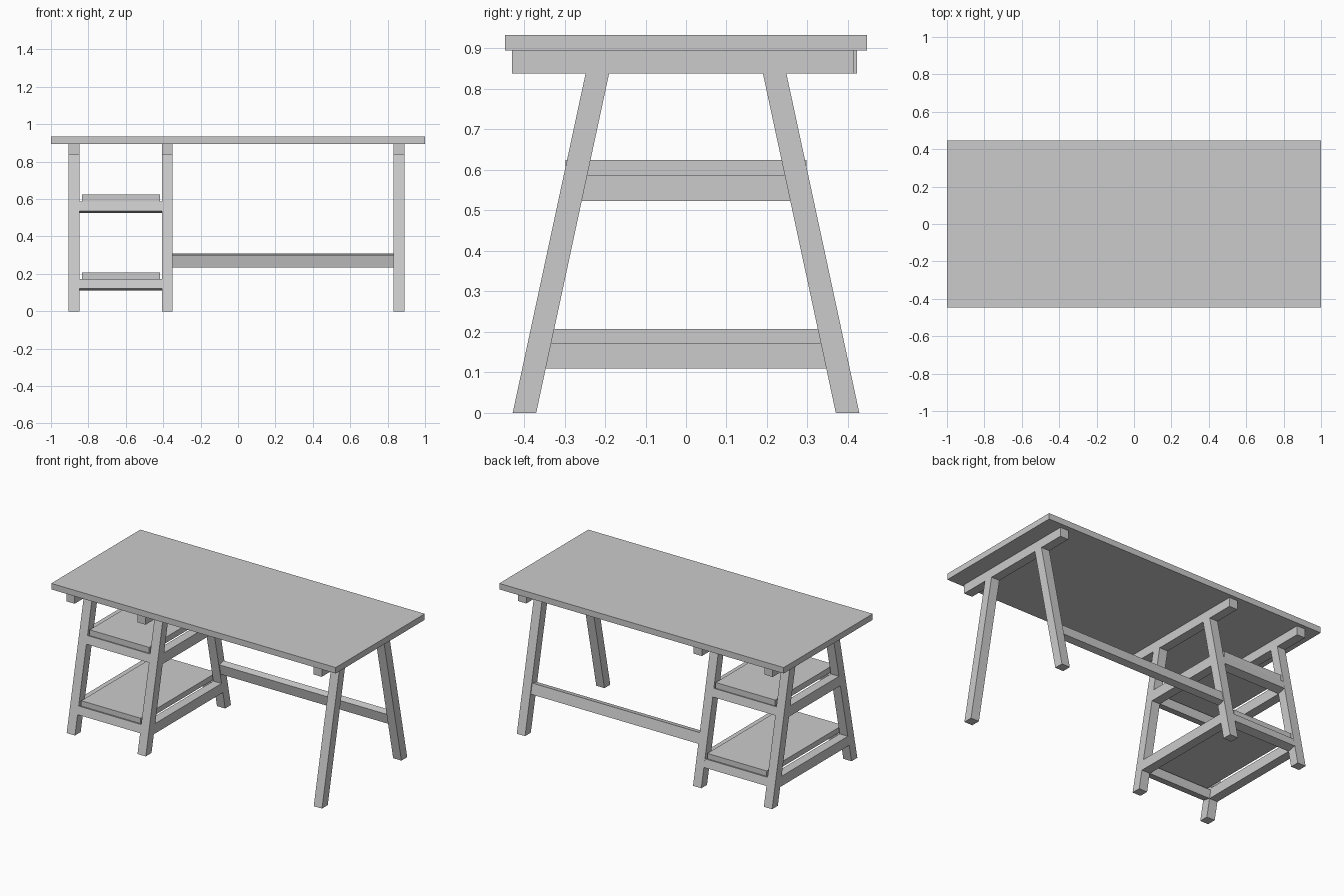
import bpy, bmesh, math

if "Cube" in bpy.data.objects:
    bpy.data.objects.remove(bpy.data.objects["Cube"])

SLOPE = 0.18 / 0.838            # inward lean of the legs per unit height
TILT = math.atan(SLOPE)
LEG_TOP = 0.838
FRAMES = {"left": (-0.905, -0.847, 0.422), "middle": (-0.407, -0.349, 0.422),
          "right": (0.832, 0.890, 0.415)}


def outer(z):
    return 0.428 - SLOPE * z


def inner(z):
    return 0.370 - SLOPE * z


def prism(name, profile, x0, x1):
    """Extrude a (y, z) profile along x."""
    bm = bmesh.new()
    face = bm.faces.new([bm.verts.new((x0, y, z)) for y, z in profile])
    new = bmesh.ops.extrude_face_region(bm, geom=[face])["geom"]
    verts = [v for v in new if isinstance(v, bmesh.types.BMVert)]
    bmesh.ops.translate(bm, verts=verts, vec=(x1 - x0, 0, 0))
    bmesh.ops.recalc_face_normals(bm, faces=bm.faces[:])
    mesh = bpy.data.meshes.new(name)
    bm.to_mesh(mesh)
    bm.free()
    obj = bpy.data.objects.new(name, mesh)
    bpy.context.collection.objects.link(obj)
    return obj


def rect(y0, y1, z0, z1):
    return [(y0, z0), (y1, z0), (y1, z1), (y0, z1)]


def leaning_rect(side, z, thick, high):
    """Rectangle centred in the leg at height z, leaning with it."""
    cy = (outer(z) + inner(z)) / 2
    c, s = math.cos(TILT), math.sin(TILT)
    pts = rect(-thick / 2, thick / 2, -high / 2, high / 2)
    return [(side * (cy + a * c - b * s), z + a * s + b * c) for a, b in pts]


# Table top
prism("table_top", rect(-0.447, 0.447, 0.895, 0.933), -1, 1)

# Three trestle frames: top beam and two splayed legs each
for name, (x0, x1, back) in FRAMES.items():
    prism(name + "_beam", rect(-0.43, back, LEG_TOP, 0.895), x0, x1)
    for label, s in (("front", -1), ("back", 1)):
        prism(f"{name}_{label}_leg",
              [(s * outer(0), 0), (s * inner(0), 0),
               (s * inner(LEG_TOP), LEG_TOP), (s * outer(LEG_TOP), LEG_TOP)], x0, x1)

# Two shelves between the left and middle frames
for name, z0, z1, z2, depth in (("lower", 0.110, 0.173, 0.207, 0.382),
                                ("upper", 0.523, 0.588, 0.625, 0.297)):
    prism(name + "_shelf_panel", rect(-depth, depth, z1, z2), -0.835, -0.417)
    # side rails end on the sloping inner faces of the legs
    for frame in ("left", "middle"):
        x0, x1, _ = FRAMES[frame]
        prism(f"{name}_{frame}_side_rail",
              [(-inner(z0), z0), (inner(z0), z0), (inner(z1), z1), (-inner(z1), z1)], x0, x1)
    # front and back rails lean with the legs
    for label, s in (("front", -1), ("back", 1)):
        prism(f"{name}_{label}_rail", leaning_rect(s, (z0 + z1) / 2, 0.056, 0.052), -0.847, -0.407)

# Long stretcher along the back
prism("back_stretcher", leaning_rect(1, 0.272, 0.045, 0.067), -0.349, 0.832)
